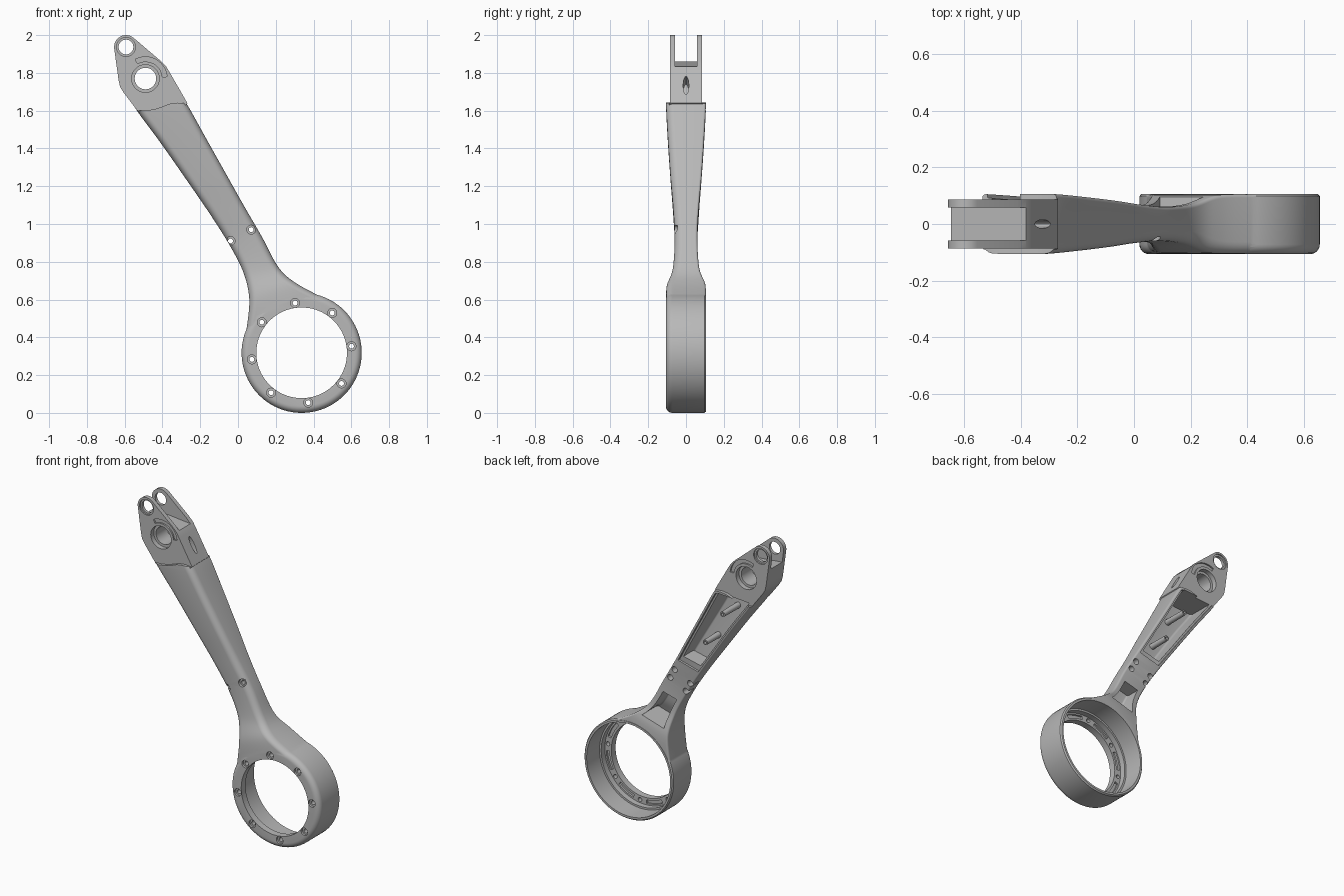
import bpy, bmesh, math
from mathutils import Vector

cube = bpy.data.objects.get("Cube")
if cube:
    bpy.data.objects.remove(cube, do_unlink=True)

metal = bpy.data.materials.new("plain_grey")
metal.use_nodes = True
GREY = (0.48, 0.48, 0.48, 1)
metal.diffuse_color = GREY
metal.node_tree.nodes["Principled BSDF"].inputs["Base Color"].default_value = GREY


def skin(name, loops):
    """Closed solid through a row of point loops."""
    bm = bmesh.new()
    rows = [[bm.verts.new(p) for p in loop] for loop in loops]
    n = len(rows[0])
    for a, b in zip(rows, rows[1:]):
        for i in range(n):
            j = (i + 1) % n
            bm.faces.new((a[i], a[j], b[j], b[i]))
    bm.faces.new(rows[0])
    bm.faces.new(rows[-1])
    bmesh.ops.recalc_face_normals(bm, faces=bm.faces)
    mesh = bpy.data.meshes.new(name)
    bm.to_mesh(mesh)
    bm.free()
    mesh.materials.append(metal)
    obj = bpy.data.objects.new(name, mesh)
    bpy.context.collection.objects.link(obj)
    return obj


def prism(name, outline, y0, y1):
    return skin(name, [[(x, y, z) for x, z in outline] for y in (y0, y1)])


def arc(c, r, a0, a1, n):
    return [(c[0] + r * math.cos(math.radians(a0 + (a1 - a0) * i / n)),
             c[1] + r * math.sin(math.radians(a0 + (a1 - a0) * i / n))) for i in range(n + 1)]


def lathe(name, c, profile, n=32):
    return skin(name, [[(x, y, z) for x, z in arc(c, r, 0, 360, n)[:-1]] for r, y in profile])


def arc_band(name, c, r0, r1, a0, a1, y0, y1):
    return prism(name, arc(c, r1, a0, a1, 14) + arc(c, r0, a1, a0, 14), y0, y1)


def combine(target, tool, operation="DIFFERENCE"):
    tool.hide_render = True
    mod = target.modifiers.new("combine", "BOOLEAN")
    mod.operation, mod.solver, mod.object = operation, "EXACT", tool
    bpy.context.view_layer.objects.active = target
    bpy.ops.object.modifier_apply(modifier=mod.name)
    bpy.data.objects.remove(tool, do_unlink=True)


# Arm stations from head to ring: left x, z, right x, z, half thickness
STATIONS = [
    (-.57, 1.67, -.31, 1.69, .105),
    (-.535, 1.60, -.262, 1.62, .105),
    (-.41, 1.43, -.17, 1.455, .096),
    (-.27, 1.23, -.055, 1.25, .082),
    (-.14, 1.04, .035, 1.09, .068),
    (-.04, .88, .125, .935, .060),
    (.03, .74, .215, .77, .070),
    (.06, .60, .31, .685, .102),
    (.045, .44, .47, .60, .104),
]


def station(t):
    i = min(int(t), len(STATIONS) - 2)
    f = t - i
    pick = [STATIONS[max(0, min(len(STATIONS) - 1, k))] for k in range(i - 1, i + 3)]
    return [.5 * (2 * b + (c - a) * f + (2 * a - 5 * b + 4 * c - d) * f * f
                  + (3 * b - a - 3 * c + d) * f ** 3) for a, b, c, d in zip(*pick)]


def loft(name, t0, t1, inset, front, back, r_front, r_back):
    """Rounded sections along the arm; front and back map half thickness to y."""
    steps = max(2, round((t1 - t0) * 7))
    loops = []
    for k in range(steps + 1):
        lx, lz, rx, rz, h = station(t0 + (t1 - t0) * k / steps)
        left, right = Vector((lx, 0, lz)), Vector((rx, 0, rz))
        width = (right - left).length
        across = (right - left).normalized()
        y0, y1 = front(h), back(h)
        u0, u1 = inset, width - inset
        loop = []
        for u, y, r, su, sy, start in ((u0, y0, r_front, 1, 1, 180), (u1, y0, r_front, -1, 1, 270),
                                       (u1, y1, r_back, -1, -1, 0), (u0, y1, r_back, 1, -1, 90)):
            for pu, py in arc((u + su * r, y + sy * r), r, start, start + 90, 6):
                loop.append(left + across * pu + Vector((0, py, 0)))
        loops.append(loop)
    return skin(name, loops)


RING, PIVOT, BEARING = (.337, .318), (-.593, 1.937), (-.49, 1.77)

# Arm, ring and head blank
body = loft("link_arm", 0, 8, 0, lambda h: -h, lambda h: h, .042, .012)
ring = lathe("ring", RING, [(.284, -.106)]
             + [(.284 + .034 * math.sin(a), -.072 - .034 * math.cos(a))
                for a in (math.pi / 12 * i for i in range(1, 7))]
             + [(.318, .098), (.311, .106)], 80)
combine(body, ring, "UNION")
head_outline = ([(-.48, 1.56), (-.32, 1.58), (-.268, 1.64), (-.36, 1.80), (-.38, 1.833), (-.41, 1.864)]
                + arc(PIVOT, .063, 50, 188, 14)
                + [(-.632, 1.76), (-.624, 1.725), (-.605, 1.695), (-.537, 1.605)])
combine(body, prism("head", head_outline, -.09, .09), "UNION")

# Wavy step between arm and head cheeks, front and back
wave = [(-.8, 1.6), (-.56, 1.6), (-.49, 1.6), (-.44, 1.608), (-.40, 1.622), (-.36, 1.637),
        (-.32, 1.642), (-.22, 1.634), (-.2, 2.1), (-.8, 2.1)]
for s in (-1, 1):
    combine(body, prism("cheek_cut", wave, s * .086, s * .3))

# Fork slot
combine(body, prism("fork_cut", [(-.8, 1.875), (-.3, 1.825), (-.3, 2.2), (-.8, 2.2)], -.058, .058))

# Ring bore with flange and step
combine(body, lathe("bore_cut", RING, [(.24, -.2), (.24, -.062), (.286, -.062), (.286, -.025),
                                       (.298, -.025), (.298, .2)], 80))

# Back pockets and cover ledge
combine(body, loft("cover_ledge_cut", .95, 3.9, .018, lambda h: h - .014, lambda h: .25, .004, .004))
combine(body, loft("main_pocket_cut", .9, 3.7, .032, lambda h: .025 - h, lambda h: .2, .014, .014))
combine(body, loft("neck_pocket_cut", 5.35, 6.75, .036, lambda h: .03 - h, lambda h: .2, .012, .012))

# Pivot hole and bearing seat
combine(body, lathe("pivot_cut", PIVOT, [(.05, -.3), (.05, -.077), (.039, -.077),
                                         (.039, .077), (.05, .077), (.05, .3)]))
combine(body, lathe("bearing_cut", BEARING, [(.073, -.3), (.073, -.055), (.057, -.055),
                                             (.057, .055), (.073, .055), (.073, .3)], 40))
for s in (-1, 1):
    combine(body, arc_band("arc_groove", BEARING, .09, .115, 5, 118, s * .076, s * .2))

# Oval cable slot in the edge of the head
normal, along = Vector((.87, 0, .49)), Vector((-.49, 0, .87))
centre = Vector((-.32, 0, 1.735))
oval = arc((0, 0), 1, 0, 360, 24)[:-1]
combine(body, skin("cable_slot", [[centre + normal * d + along * a * .055 + Vector((0, b * .015, 0))
                                   for a, b in oval] for d in (-.09, .1)]))


def screw_hole(c, y_seat):
    combine(body, lathe("screw_cut", c, [(.024, -.25), (.024, y_seat), (.013, y_seat), (.013, .03)], 20))


# Ring screws with relief slots between them
for k in range(8):
    a = 7.5 + 45 * k
    screw_hole(arc(RING, .266, a, a, 1)[0], -.092)
    combine(body, arc_band("relief_slot", RING, .254, .276, a + 10, a + 35, -.075, -.03))

# Bridge screws: front seats and four back bores
for x, z in ((-.04, .91), (.07, .97)):
    screw_hole((x, z), -.045)
    for d in (0, .06):
        combine(body, lathe("back_bore", (x - d * .55, z + d), [(.019, 0), (.019, .2)], 20))

# Hollow posts in the main pocket
posts = []
for name, c, y0, y1 in (("upper_post", (-.32, 1.49), -.085, .085),
                        ("lower_post", (-.19, 1.27), -.068, .075)):
    posts.append(lathe(name, c, [(.019, y0), (.017, y1), (.009, y1), (.009, y1 - .05)], 20))

bpy.ops.object.select_all(action="DESELECT")
for obj in [body] + posts:
    obj.select_set(True)
bpy.context.view_layer.objects.active = body
bpy.ops.object.shade_smooth_by_angle(angle=math.radians(32))
